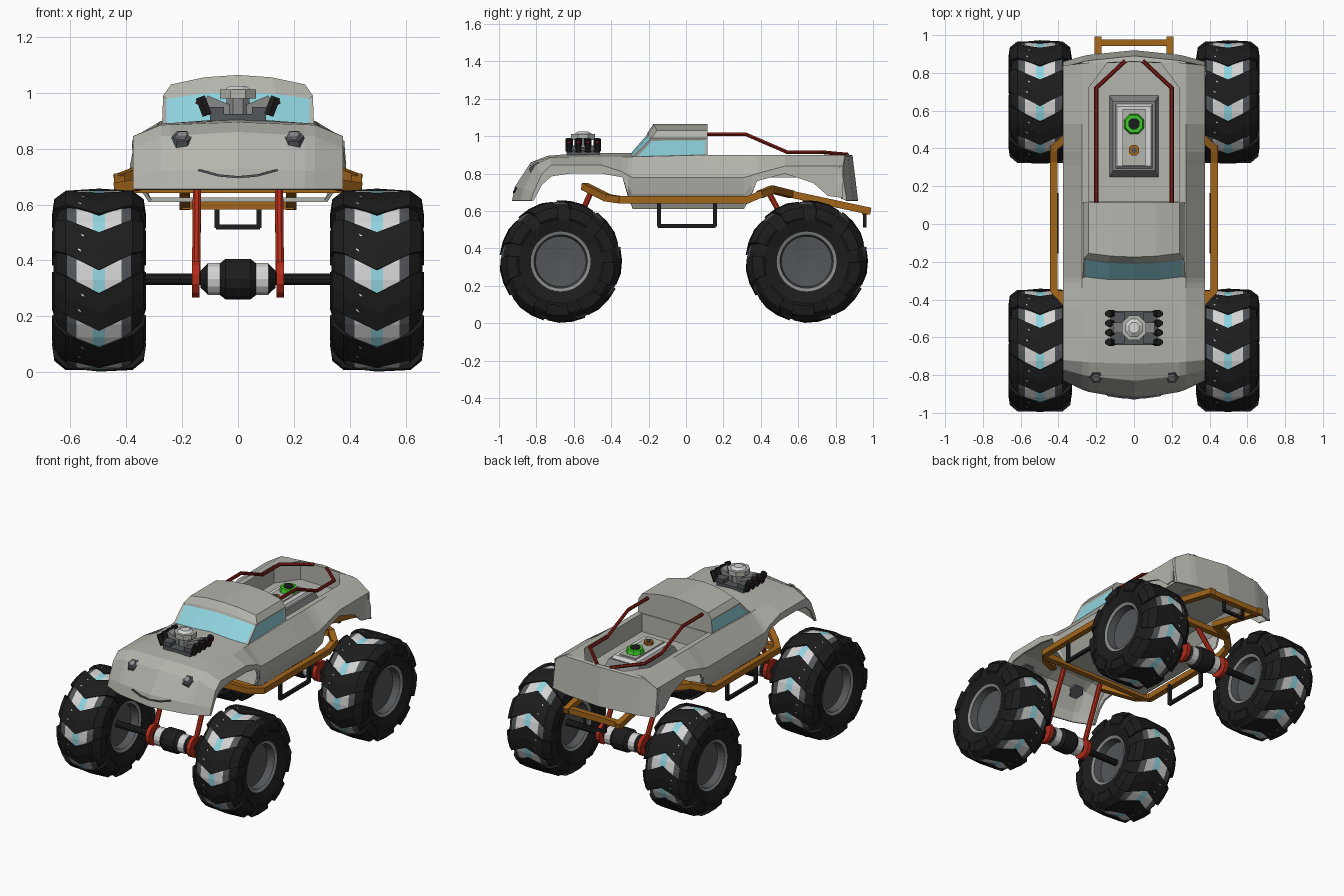
import bpy, bmesh, math
from mathutils import Vector, Matrix

cube = bpy.data.objects.get("Cube")
if cube:
    bpy.data.objects.remove(cube)


def make_mat(name, *rgb):
    m = bpy.data.materials.new(name)
    m.use_nodes = True
    m.diffuse_color = (*rgb, 1)
    m.node_tree.nodes["Principled BSDF"].inputs["Base Color"].default_value = (*rgb, 1)
    return m


GREY = make_mat("body grey", .46, .46, .42)
GLASS = make_mat("glass cyan", .28, .66, .74)
ORANGE = make_mat("frame orange", .36, .13, .01)
BLACK = make_mat("rubber black", .012, .012, .012)
WHITE = make_mat("pale grey", .66, .66, .66)
DARK = make_mat("dark grey", .085, .095, .1)
MID = make_mat("steel grey", .25, .26, .26)
GREEN = make_mat("bright green", .05, .6, .02)
MAROON = make_mat("dark red", .2, .012, .008)
RED = make_mat("strut red", .45, .025, .01)


def finish(name, bm, *mats):
    bmesh.ops.recalc_face_normals(bm, faces=bm.faces)
    me = bpy.data.meshes.new(name)
    bm.to_mesh(me)
    bm.free()
    for m in mats:
        me.materials.append(m)
    ob = bpy.data.objects.new(name, me)
    bpy.context.collection.objects.link(ob)
    return ob


def rod(name, pts, r, mat, sides=4, r2=None):
    """Straight bars or tubes joined along a path."""
    bm = bmesh.new()
    k = math.sqrt(2) if sides == 4 else 1
    for a, b in zip(pts, pts[1:]):
        a, b = Vector(a), Vector(b)
        ext = r * .8 if len(pts) > 2 else 0
        m = (Matrix.Translation((a + b) / 2) @ (b - a).to_track_quat('Z', 'Y').to_matrix().to_4x4()
             @ Matrix.Rotation(math.pi / sides, 4, 'Z'))
        bmesh.ops.create_cone(bm, cap_ends=True, segments=sides, radius1=r * k,
                              radius2=(r if r2 is None else r2) * k, depth=(b - a).length + ext, matrix=m)
    return finish(name, bm, mat)


def box(name, x, y, z, mat, taper=1):
    """Box from ranges, with an optionally narrower top."""
    bm = bmesh.new()
    c = [sum(v) / 2 for v in (x, y, z)]
    s = [v[1] - v[0] for v in (x, y, z)]
    bmesh.ops.create_cube(bm)
    for v in bm.verts:
        t = taper if v.co.z > 0 else 1
        v.co = (c[0] + v.co.x * s[0] * t, c[1] + v.co.y * s[1] * t, c[2] + v.co.z * s[2])
    return finish(name, bm, mat)


def loft(bm, rows, closed=False):
    vs = [[bm.verts.new(p) for p in row] for row in rows]
    for a, b in zip(vs, vs[1:]):
        n = len(a)
        for i in range(n if closed else n - 1):
            bm.faces.new((a[i], a[(i + 1) % n], b[(i + 1) % n], b[i]))
    return vs


# Body shell: y, heights of centre, deck edge, shoulder, crease, lower edge, plan bend
STATIONS = [
    (-.93, .655, .655, .655, .655, .655, .1), (-.915, .73, .72, .7, .68, .655, .1),
    (-.83, .86, .845, .8, .77, .74, .06), (-.74, .895, .885, .845, .81, .785, .02),
    (-.62, .905, .89, .845, .82, .8, 0), (-.45, .91, .89, .845, .82, .8, 0),
    (-.34, .91, .89, .81, .79, .78, 0), (-.31, .91, .89, .79, .74, .69, 0),
    (-.285, .91, .89, .78, .69, .61, 0), (.12, .9, .9, .78, .69, .61, 0),
    (.31, .9, .9, .78, .69, .61, 0), (.35, .9, .9, .79, .74, .69, 0),
    (.38, .9, .9, .8, .78, .76, 0), (.53, .9, .9, .84, .82, .8, 0),
    (.68, .9, .9, .84, .79, .75, 0), (.76, .9, .9, .84, .75, .68, 0),
    (.86, .9, .9, .84, .74, .67, -.02), (.89, .9, .89, .83, .74, .665, -.06),
    (.92, .655, .655, .655, .655, .655, -.06)]
rows = []
for y, zc, zd, zs, zk, zl, bend in STATIONS:
    low = .32 if zl < .65 else .375
    half = [(0, zc), (.24, zd + (zc - zd) * .1), (.275, zd), (.375, zs),
            (.36 if zl < .65 else .375, zk), (low, zl)]
    full = [(-x, z) for x, z in half[:0:-1]] + half
    rows.append([(x, y + bend * (x / .375) ** 2, z) for x, z in full])
bm = bmesh.new()
loft(bm, rows)
hole = [f for f in bm.faces if .12 < f.calc_center_median().y < .86 and abs(f.calc_center_median().x) < .2]
bmesh.ops.delete(bm, geom=hole, context='FACES')
shell = finish("body_shell", bm, GREY)
solid = shell.modifiers.new("thickness", 'SOLIDIFY')
solid.thickness = .012
box("body_floor", (-.32, .32), (-.285, .31), (.61, .625), GREY)

# Cargo bed tub with chamfered rear corners
bm = bmesh.new()
outline = [(-.24, .12), (.24, .12), (.24, .72), (.14, .855), (-.14, .855), (-.24, .72)]
vs = loft(bm, [[(x, y, z) for x, y in outline] for z in (.78, .9)], True)
bm.faces.new(vs[0])
for s in (-1, 1):
    bm.faces.new([bm.verts.new((s * x, y, .9)) for x, y in ((.24, .72), (.24, .86), (.14, .855))])
finish("bed_tub", bm, GREY)
box("bed_box", (-.13, .13), (.25, .68), (.78, .84), MID, .85)
box("bed_box_lid", (-.1, .1), (.29, .64), (.835, .86), WHITE, .9)
box("bed_box_panel", (-.06, .06), (.31, .61), (.86, .868), GREY)
rod("green_cap", [(0, .53, .86), (0, .53, .895)], .06, GREEN, 8, .05)
rod("green_cap_core", [(0, .53, .89), (0, .53, .9)], .032, BLACK, 8)
rod("filler_cap", [(0, .39, .86), (0, .39, .885)], .03, ORANGE, 8)
rod("filler_core", [(0, .39, .88), (0, .39, .89)], .015, DARK, 8)

# Cab with inset windows: ring is centre height, edge height, half width, front y
bm = bmesh.new()
rings = []
for zc, ze, w, yf in ((.9, .885, .272, -.31), (1.02, .99, .268, -.205), (1.064, 1.03, .24, -.175)):
    pts = [(t * w, yf + .02 * t * t, zc + (ze - zc) * t * t) for t in (-1, -.5, 0, .5, 1)]
    rings.append(pts + [(x, .115, z) for x, y, z in pts[::-1]])
vs = loft(bm, rings, True)
top = vs[-1]
for i in range(4):
    bm.faces.new((top[i], top[i + 1], top[8 - i], top[9 - i]))
bmesh.ops.recalc_face_normals(bm, faces=bm.faces)
bm.normal_update()
low = [f for f in bm.faces if f.calc_center_median().z < .97]
for group in ([f for f in low if f.normal.y < -.4], [f for f in low if f.normal.x > .8],
              [f for f in low if f.normal.x < -.8]):
    bmesh.ops.inset_region(bm, faces=group, thickness=.016, depth=-.006)
    for f in group:
        f.material_index = 1
finish("cab", bm, GREY, GLASS)

# Face details on the nose
for s in (-1, 1):
    lamp = rod("headlight", [(s * .2, -.79, .81), (s * .2, -.815, .845)], .05, DARK, 6, .035)
    rod("headlight_lens", [(s * .2, -.81, .838), (s * .2, -.82, .852)], .028, MID, 6, .02)
rod("nose_crease", [(x, -.922 + x * x * .75, .698 + 1.3 * x * x) for x in
                    (-.14, -.07, 0, .07, .14)], .004, DARK)

# Engine on the hood
box("engine_base", (-.1, .1), (-.64, -.46), (.9, .925), DARK)
for s in (-1, 1):
    rod("engine_bank", [(0, -.55, .915), (s * .12, -.55, .965)], .028, MID).scale.y = 1
    box("engine_side", (min(s * .05, s * .125), max(s * .05, s * .125)), (-.635, -.465), (.92, .95), DARK)
    for i in range(4):
        y = -.625 + i * .05
        rod("exhaust_pipe", [(s * .11, y, .92), (s * .135, y, .985)], .02, BLACK, 6)
        rod("exhaust_tip", [(s * .137, y, .965), (s * .15, y, .97)], .01, MAROON, 6)
rod("intake_neck", [(0, -.55, .92), (0, -.55, .985)], .045, MID, 8)
rod("air_cleaner", [(0, -.55, .98), (0, -.55, 1.012)], .07, GREY, 8)
rod("air_cleaner_lid", [(0, -.55, 1.012), (0, -.55, 1.025)], .05, WHITE, 8, .03)

# Frame rails, bed bars, steps, struts and bumper
for s in (-1, 1):
    rod("frame_rail", [(s * .2, -.54, .73), (s * .36, -.42, .67), (s * .425, -.35, .66), (s * .425, .33, .66),
                       (s * .425, .4, .69), (s * .36, .46, .715), (s * .19, .56, .69), (s * .19, .98, .6)],
        .019, ORANGE)
    rod("bed_bar", [(s * .2, .11, 1.01), (s * .2, .32, 1.01), (s * .2, .54, .915), (s * .2, .72, .915),
                    (s * .05, .86, .902)], .011, MAROON, 6)
    rod("side_step", [(s * .41, -.145, .65), (s * .41, -.145, .52), (s * .41, .155, .52),
                      (s * .41, .155, .65)], .01, BLACK)
    for ya, yt in ((-.67, -.5), (.645, .43)):
        rod("strut", [(s * .15, ya, .333), (s * .146, yt, .72)], .016, RED, 8)
        rod("strut_clamp", [(s * .138, ya, .333), (s * .164, ya, .333)], .068, RED, 12)
rod("front_crossbar", [(-.41, -.37, .66), (.41, -.37, .66)], .018, ORANGE)
rod("rear_crossbar", [(-.36, .46, .71), (.36, .46, .71)], .018, ORANGE)
rod("rear_bumper", [(-.2, .96, .6), (.2, .96, .6)], .018, ORANGE)
rod("tow_loop", [(-.075, .955, .6), (-.075, .955, .52), (.075, .955, .52), (.075, .955, .6)], .009, BLACK)

# Axles
for y in (-.67, .645):
    rod("axle_shaft", [(-.45, y, .333), (.45, y, .333)], .022, BLACK, 10)
    rod("axle_housing", [(-.11, y, .333), (.11, y, .333)], .059, WHITE, 14)
    rod("differential", [(-.045, y, .333), (.045, y, .333)], .074, BLACK, 14)
    for s in (-1, 1):
        rod("differential_bevel", [(s * .045, y, .333), (s * .065, y, .333)], .074, BLACK, 14, .058)
        rod("axle_cap", [(s * .11, y, .333), (s * .135, y, .333)], .055, BLACK, 14, .03)


# Wheel: revolved carcass with coloured bands plus chevron lugs
def polar(x, r, a):
    return (x, r * math.cos(a), r * math.sin(a))


bm = bmesh.new()
half = [(.022, .32), (.08, .318), (.115, .308), (.15, .275), (.163, .22), (.145, .16),
        (.138, .143), (.09, .135), (.08, .001)]
profile = [(-x, r) for x, r in half[::-1]] + half
N = 36
loft(bm, [[polar(x, r, math.tau * i / N) for i in range(N)] for x, r in profile], True)
for f in bm.faces:
    c = f.calc_center_median()
    x, r = abs(c.x), math.hypot(c.y, c.z)
    if r < .14:
        f.material_index = 3
    elif r < .155:
        f.material_index = 4
    elif x < .02:
        f.material_index = 1
    elif x < .08:
        f.material_index = 2
    elif x < .115:
        f.material_index = 3
LUGS, W = 9, .22
side = [(.168, .235), (.16, .29), (.12, .322)]
path = [(-x, r) for x, r in side] + [(0, .328)] + side[::-1]
for i in range(LUGS):
    a0 = math.pi - .08 + math.tau * (i + .5) / LUGS
    rows = []
    for x, r in path:
        a = a0 + .1 - 1.6 * abs(x)
        rows.append([polar(x, r, a - W), polar(x, r, a), polar(x, r, a + W),
                     polar(x * .88, r - .035, a + W), polar(x * .88, r - .035, a - W)])
    vs = loft(bm, rows, True)
    bm.faces.new(vs[0])
    bm.faces.new(vs[-1])
wheel = finish("wheel_front_left", bm, BLACK, GLASS, WHITE, DARK, MID)
wheel.location = (.4975, -.67, .33)
for name, x, y in (("wheel_front_right", -.4975, -.67), ("wheel_rear_left", .4975, .645),
                   ("wheel_rear_right", -.4975, .645)):
    w = bpy.data.objects.new(name, wheel.data)
    w.location = (x, y, .33)
    bpy.context.collection.objects.link(w)
